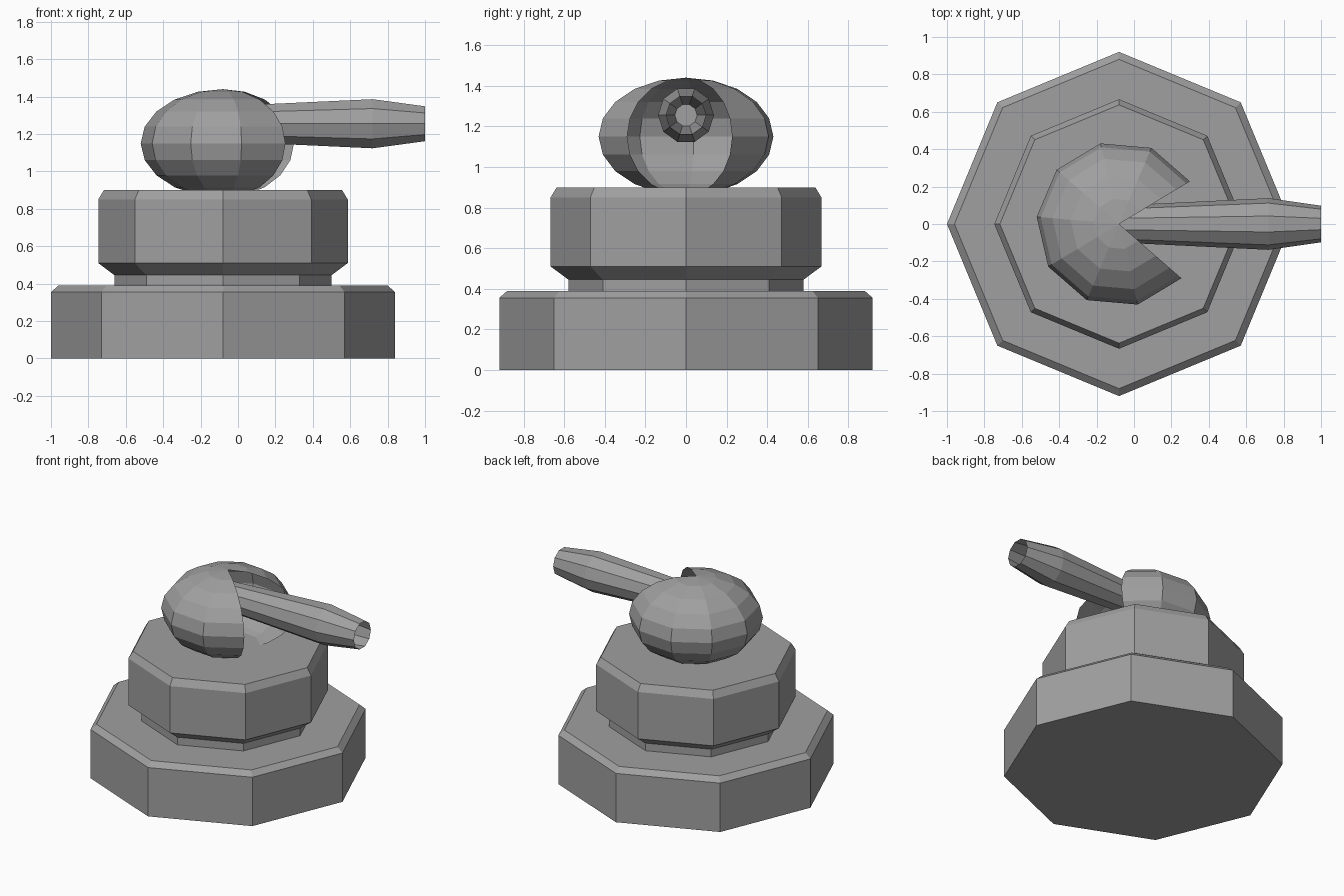
import bpy
import bmesh
from math import cos, sin, pi, radians

cube = bpy.data.objects.get("Cube")
if cube:
    bpy.data.objects.remove(cube, do_unlink=True)

CENTRE_X = -0.08

# One grey material
grey = bpy.data.materials.new("plain_grey")
grey.use_nodes = True
colour = (0.35, 0.35, 0.35, 1)
grey.diffuse_color = colour
grey.node_tree.nodes["Principled BSDF"].inputs["Base Color"].default_value = colour


def lathe(name, profile, sides, turn=0.0, segments=None, cap_start=False, cap_end=False):
    """Spin (radius, height) points about z; fewer segments leave a gap."""
    segments = segments or sides
    full = segments == sides
    bm = bmesh.new()
    rings = []
    for radius, height in profile:
        if radius < 1e-5:
            rings.append([bm.verts.new((0, 0, height))])
            continue
        count = sides if full else segments + 1
        angles = [turn + 2 * pi * i / sides for i in range(count)]
        rings.append([bm.verts.new((radius * cos(a), radius * sin(a), height)) for a in angles])
    for low, high in zip(rings, rings[1:]):
        for i in range(segments):
            j = i + 1
            corners = [low[i % len(low)], low[j % len(low)],
                       high[j % len(high)], high[i % len(high)]]
            bm.faces.new(list(dict.fromkeys(corners)))
    if cap_start:
        bm.faces.new(rings[0][::-1])
    if cap_end:
        bm.faces.new(rings[-1])
    mesh = bpy.data.meshes.new(name)
    bm.to_mesh(mesh)
    bm.free()
    mesh.materials.append(grey)
    obj = bpy.data.objects.new(name, mesh)
    bpy.context.collection.objects.link(obj)
    obj.location.x = CENTRE_X
    return obj


# Eight-sided base with a bevelled top edge
lathe("base", [(0.92, 0), (0.92, 0.355), (0.88, 0.39)], 8, cap_start=True, cap_end=True)

# Eight-sided drum on a narrower neck
lathe("drum", [(0.58, 0.39), (0.58, 0.445), (0.667, 0.51), (0.667, 0.85), (0.637, 0.9)],
      8, cap_start=True, cap_end=True)

# Hollow flattened dome with a two-segment opening toward the barrel
arc = [radians(-90 + 18 * i) for i in range(11)]
lathe("turret_dome", [(0.442 * cos(a), 1.15 + 0.29 * sin(a)) for a in arc],
      10, turn=radians(31), segments=8)

# Open-ended barrel, laid along x
barrel = lathe("barrel", [(0.055, -0.34), (0.099, 0), (0.138, 0.8), (0.098, 1.08)],
               10, turn=pi / 2, cap_start=True)
barrel.rotation_euler.y = pi / 2
barrel.location.z = 1.255
